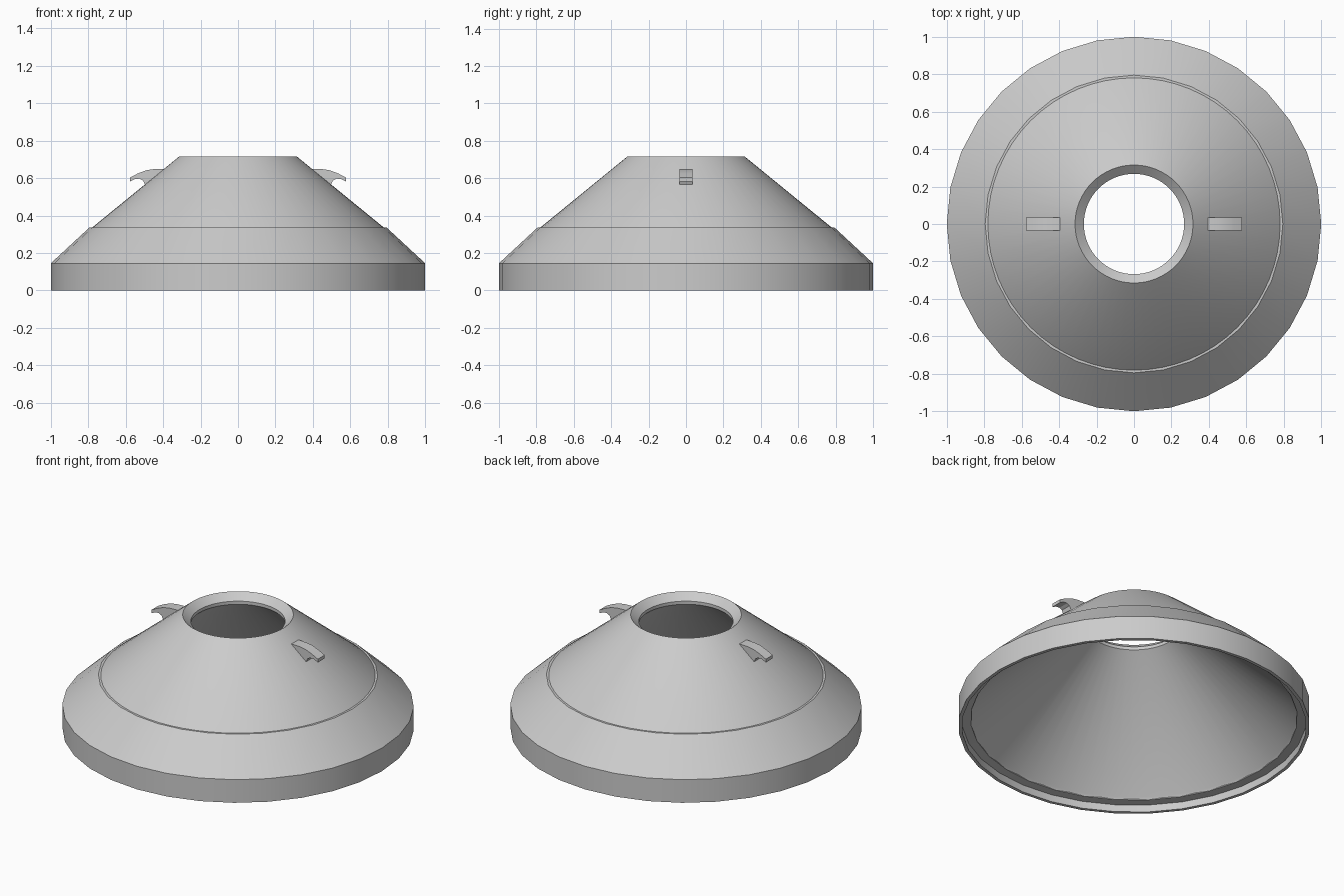
import bpy, bmesh
from math import pi, sin, cos, radians

if "Cube" in bpy.data.objects:
    bpy.data.objects.remove(bpy.data.objects["Cube"])


def finish(name, bm, angle):
    bmesh.ops.recalc_face_normals(bm, faces=bm.faces)
    mesh = bpy.data.meshes.new(name)
    bm.to_mesh(mesh)
    bm.free()
    ob = bpy.data.objects.new(name, mesh)
    bpy.context.collection.objects.link(ob)
    bpy.ops.object.select_all(action='DESELECT')
    bpy.context.view_layer.objects.active = ob
    ob.select_set(True)
    bpy.ops.object.shade_smooth_by_angle(angle=radians(angle))
    return ob


def lathe(name, profile, sides):
    """Revolve a closed (radius, z) profile around the z axis."""
    bm = bmesh.new()
    rings = []
    for i in range(sides):
        a = 2 * pi * i / sides
        rings.append([bm.verts.new((r * cos(a), r * sin(a), z)) for r, z in profile])
    n = len(profile)
    for i in range(sides):
        p, q = rings[i], rings[(i + 1) % sides]
        for j in range(n):
            k = (j + 1) % n
            bm.faces.new((p[j], q[j], q[k], p[k]))
    return finish(name, bm, 25)


def hook(name, side, half_width=0.034):
    """Curved hook, extruded across y."""
    outline = [(0.36, 0.645), (0.40, 0.65), (0.45, 0.648), (0.49, 0.642),
               (0.535, 0.625), (0.578, 0.603), (0.578, 0.582), (0.55, 0.596),
               (0.525, 0.597), (0.507, 0.587), (0.497, 0.565), (0.45, 0.56)]
    bm = bmesh.new()
    face = bm.faces.new([bm.verts.new((side * x, -half_width, z)) for x, z in outline])
    ext = bmesh.ops.extrude_face_region(bm, geom=[face], use_keep_orig=True)
    new = [g for g in ext["geom"] if isinstance(g, bmesh.types.BMVert)]
    bmesh.ops.translate(bm, verts=new, vec=(0, 2 * half_width, 0))
    return finish(name, bm, 30)


# Upper cone shell with countersunk opening
lathe("cone_shell", [(0.315, 0.715), (0.783, 0.333), (0.95, 0.13), (0.93, 0.05),
                     (0.92, 0.065), (0.268, 0.655), (0.268, 0.675)], 64)

# Lower skirt with upright rim
lathe("base_skirt", [(1.0, 0.0), (1.0, 0.145), (0.795, 0.335), (0.76, 0.335),
                     (0.93, 0.12), (0.93, 0.05), (0.98, 0.045), (0.98, 0.0)], 32)

# Mirrored pair of hooks
for label, side in (("left", -1), ("right", 1)):
    hook("hook_" + label, side)
